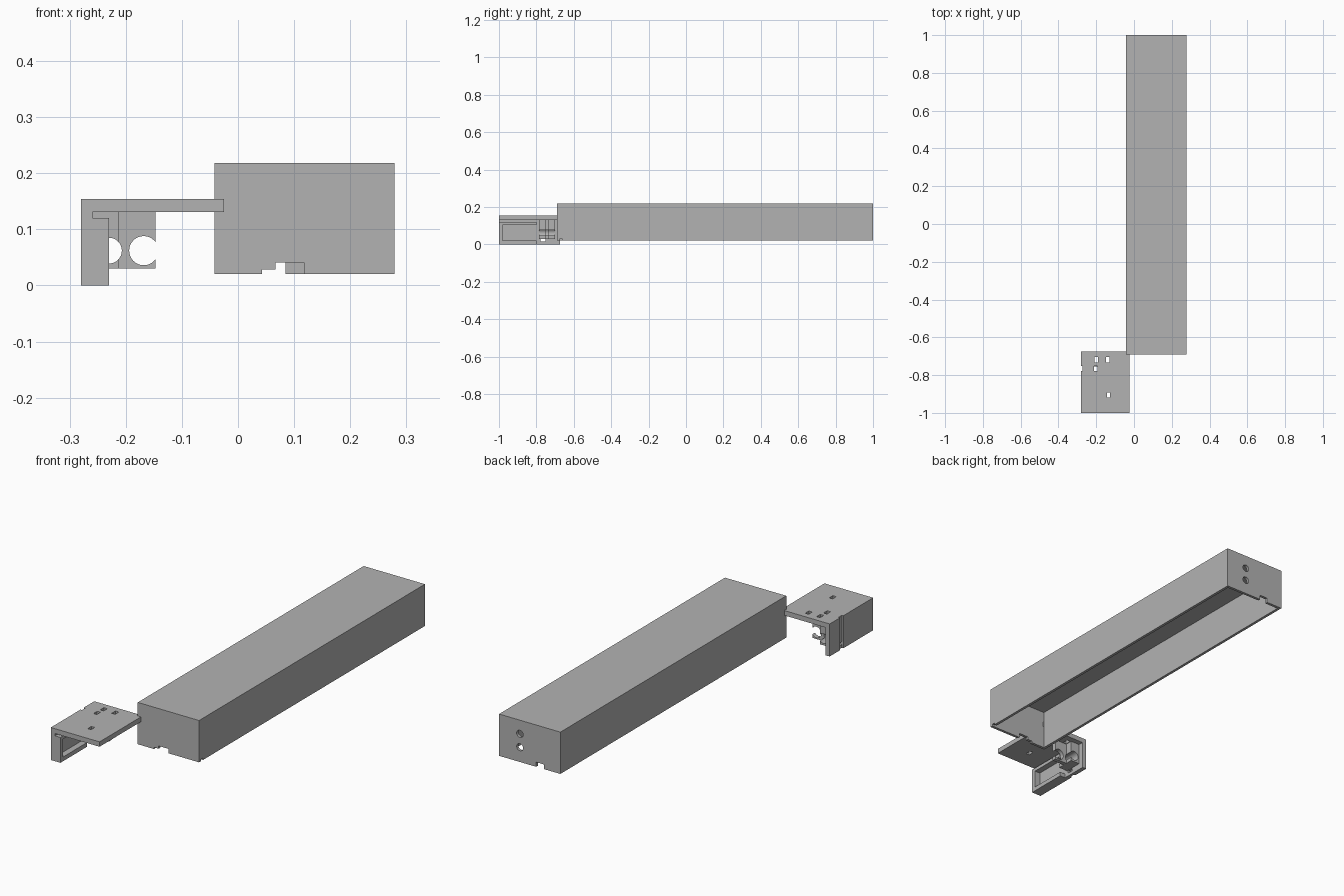
import bpy
import bmesh
import math
from mathutils import Vector

old = bpy.data.objects.get("Cube")
if old:
    bpy.data.objects.remove(old, do_unlink=True)

grey = bpy.data.materials.new("mid_grey")
grey.use_nodes = True
grey.diffuse_color = (0.45, 0.45, 0.45, 1)
bsdf = next(n for n in grey.node_tree.nodes if n.type == 'BSDF_PRINCIPLED')
bsdf.inputs["Base Color"].default_value = (0.45, 0.45, 0.45, 1)


def finish(name, bm):
    mesh = bpy.data.meshes.new(name)
    bm.to_mesh(mesh)
    bm.free()
    mesh.materials.append(grey)
    obj = bpy.data.objects.new(name, mesh)
    bpy.context.collection.objects.link(obj)
    return obj


def box(name, xs, ys, zs):
    bm = bmesh.new()
    bmesh.ops.create_cube(bm, size=1)
    for v in bm.verts:
        v.co = Vector([(a + b) / 2 + c * (b - a) for c, (a, b) in zip(v.co, (xs, ys, zs))])
    return finish(name, bm)


def rod(x, z, radius, ys):
    """Cylinder cutter along y."""
    bm = bmesh.new()
    bmesh.ops.create_cone(bm, cap_ends=True, segments=32, radius1=radius,
                          radius2=radius, depth=ys[1] - ys[0])
    obj = finish("hole_cutter", bm)
    obj.rotation_euler.x = math.pi / 2
    obj.location = (x, sum(ys) / 2, z)
    return obj


def cut(target, *cutters):
    for cutter in cutters:
        mod = target.modifiers.new("cut", 'BOOLEAN')
        mod.operation = 'DIFFERENCE'
        mod.solver = 'EXACT'
        mod.object = cutter
        bpy.context.view_layer.update()
        bpy.context.view_layer.objects.active = target
        bpy.ops.object.modifier_apply(modifier=mod.name)
        bpy.data.objects.remove(cutter, do_unlink=True)


def cutter(xs, ys, zs):
    return box("box_cutter", xs, ys, zs)


# Long cover, open underneath
cover = box("long_cover", (-0.042, 0.279), (-0.69, 1), (0.02, 0.218))
front, back = (-0.71, -0.67), (0.97, 1.02)
cut(cover,
    cutter((-0.029, 0.266), (-0.677, 0.987), (0, 0.205)),
    # cable notches in the end walls and one side wall
    cutter((0.043, 0.07), front, (0, 0.028)),
    cutter((0.067, 0.118), front, (0, 0.041)),
    cutter((0.043, 0.085), back, (0, 0.042)),
    cutter((0.25, 0.3), (-0.677, -0.66), (0, 0.029)))
# Screw holes in the back wall
cut(cover, *[rod(0.17, z, 0.017, back) for z in (0.153, 0.09)])

# Bracket top plate with tie slots
plate = box("bracket_top_plate", (-0.28, -0.025), (-1, -0.675), (0.131, 0.154))
for x, y in ((-0.2, -0.718), (-0.14, -0.718), (-0.203, -0.765), (-0.135, -0.905)):
    cut(plate, cutter((x - 0.009, x + 0.009), (y - 0.014, y + 0.014), (0.1, 0.2)))

# Bracket side wall with outer cable groove
wall = box("bracket_side_wall", (-0.28, -0.259), (-1, -0.675), (0, 0.131))
groove = ((-0.3, -0.272), (-0.778, -0.752))
cut(plate, cutter(*groove, (0.1, 0.2)))
cut(wall, cutter(*groove, (-0.1, 0.2)),
    cutter((-0.3, -0.2), (-0.778, -0.752), (0.015, 0.029)))

# C-shaped rim on the inside of the side wall
rim = box("bracket_rim", (-0.259, -0.23), (-1, -0.8), (0, 0.12))
cut(rim, cutter((-0.27, -0.2), (-0.98, -0.7), (0.02, 0.104)))

# Cross plate and thicker root that hold the rods
root = box("rod_holder_root", (-0.259, -0.212), (-0.786, -0.7), (0.03, 0.131))
holder = box("rod_holder_plate", (-0.212, -0.147), (-0.755, -0.735), (0.03, 0.131))
for part in (root, holder):
    cut(part, rod(-0.23, 0.062, 0.023, (-0.85, -0.65)))
cut(holder, rod(-0.168, 0.062, 0.026, (-0.85, -0.65)))

for obj in (cover, plate, wall, rim, root, holder):
    bpy.ops.object.select_all(action='DESELECT')
    obj.select_set(True)
    bpy.context.view_layer.objects.active = obj
    bpy.ops.object.shade_smooth_by_angle(angle=math.radians(30))
